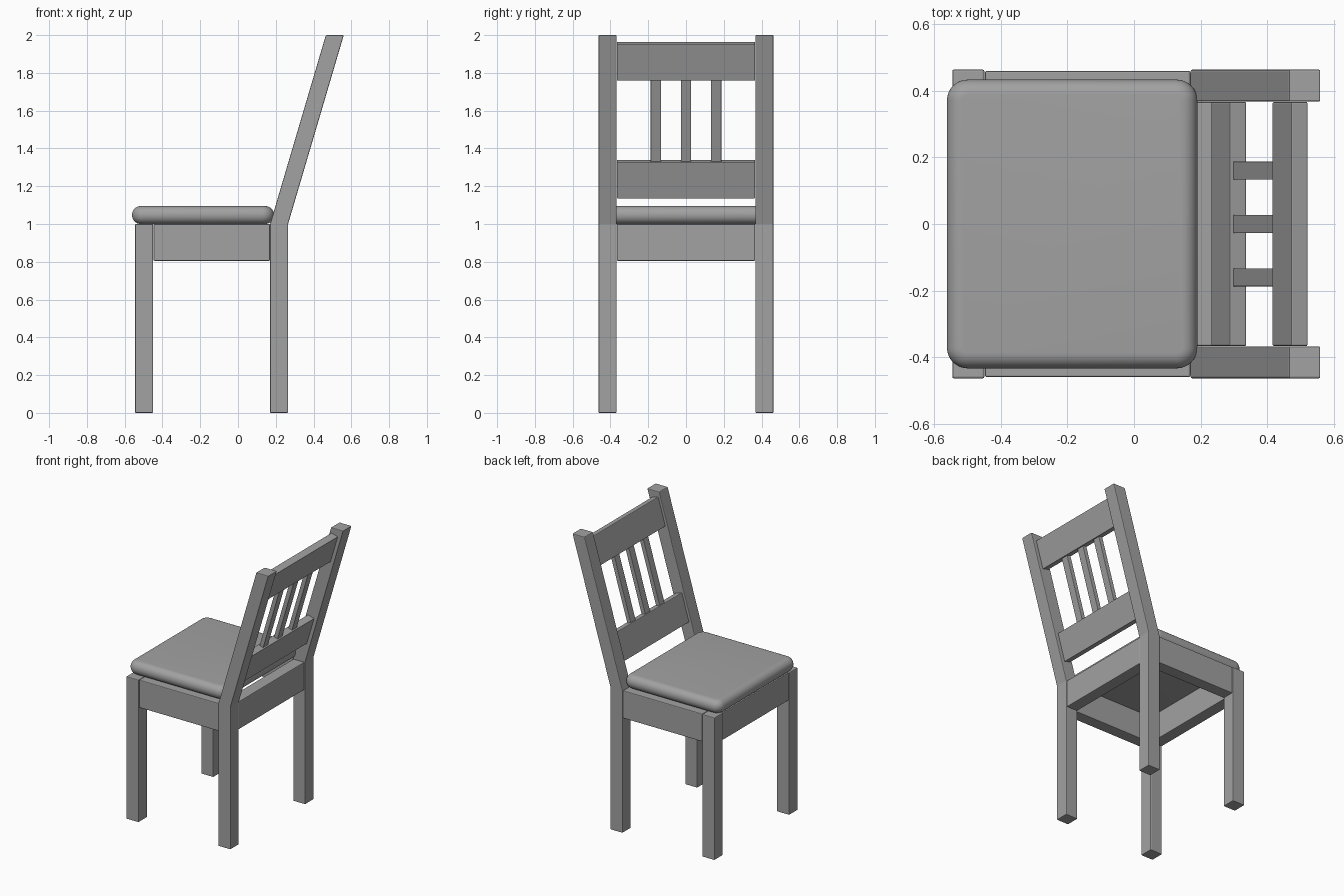
import bpy, bmesh, math
from mathutils import Matrix

cube = bpy.data.objects.get("Cube")
if cube:
    bpy.data.objects.remove(cube, do_unlink=True)

grey = bpy.data.materials.new("plain grey")
grey.use_nodes = True
COLOUR = (0.36, 0.36, 0.36, 1)
grey.diffuse_color = COLOUR
grey.node_tree.nodes["Principled BSDF"].inputs["Base Color"].default_value = COLOUR

SLOPE = 0.295                  # backward lean of the backrest per unit of height
LEAN = math.atan(SLOPE)


def finish(name, bm, bevel=0.005):
    """Turn a bmesh into a named object with slightly eased edges."""
    bmesh.ops.recalc_face_normals(bm, faces=bm.faces)
    mesh = bpy.data.meshes.new(name)
    bm.to_mesh(mesh)
    bm.free()
    mesh.materials.append(grey)
    obj = bpy.data.objects.new(name, mesh)
    bpy.context.collection.objects.link(obj)
    if bevel:
        mod = obj.modifiers.new("eased edges", "BEVEL")
        mod.width = bevel
        mod.segments = 2
    return obj


def box_mesh(x, y, z):
    """Box spanning the given (low, high) ranges."""
    bm = bmesh.new()
    bmesh.ops.create_cube(bm, size=1)
    for v in bm.verts:
        v.co = [r[0] if c < 0 else r[1] for c, r in zip(v.co, (x, y, z))]
    return bm


def leaning_box(name, z, y, thick, width, length, bevel):
    """Box tilted with the backrest, centred on its sloping middle plane."""
    bm = bmesh.new()
    bmesh.ops.create_cube(bm, size=1)
    bmesh.ops.scale(bm, vec=(thick, width, length), verts=bm.verts)
    place = Matrix.Translation((0.468 + SLOPE * (z - 1.862), y, z))
    bmesh.ops.transform(bm, matrix=place @ Matrix.Rotation(LEAN, 4, "Y"), verts=bm.verts)
    return finish(name, bm, bevel)


# Legs and side aprons, one of each per side
for side, s in (("left", 1), ("right", -1)):
    span = sorted((s * 0.367, s * 0.463))
    finish("front_leg_" + side, box_mesh((-0.545, -0.449), span, (0, 1)))

    # Back leg bends at seat height and leans back as the backrest post
    bm = bmesh.new()
    outline = [(0.17, 0), (0.265, 0), (0.265, 1), (0.56, 2), (0.465, 2), (0.17, 1)]
    face = bm.faces.new([bm.verts.new((x, span[0], z)) for x, z in outline])
    new = bmesh.ops.extrude_face_region(bm, geom=[face])["geom"]
    moved = [g for g in new if isinstance(g, bmesh.types.BMVert)]
    bmesh.ops.translate(bm, vec=(0, span[1] - span[0], 0), verts=moved)
    finish("back_leg_" + side, bm)

    apron = sorted((s * 0.373, s * 0.459))
    finish("side_apron_" + side, box_mesh((-0.447, 0.169), apron, (0.805, 1)))

# Front and back aprons
for name, x in (("front_apron", (-0.541, -0.455)), ("back_apron", (0.175, 0.261))):
    finish(name, box_mesh(x, (-0.366, 0.366), (0.805, 1)))

# Backrest rails and slats
for name, z in (("lower_back_rail", 1.238), ("upper_back_rail", 1.862)):
    leaning_box(name, z, 0, 0.052, 0.732, 0.2, 0.004)
for i in (-1, 0, 1):
    leaning_box("back_slat_%d" % (i + 2), 1.55, i * 0.16, 0.03, 0.054, 0.48, 0.002)

# Cushion: rounded in plan, then rolled over along top and bottom edges
bm = box_mesh((-0.561, 0.19), (-0.433, 0.433), (1, 1.095))
upright = [e for e in bm.edges if abs(e.verts[0].co.z - e.verts[1].co.z) > 0.01]
bmesh.ops.bevel(bm, geom=upright, offset=0.062, segments=8, profile=0.5, affect="EDGES")
rim = [e for e in bm.edges if abs(e.verts[0].co.z - e.verts[1].co.z) < 0.001]
bmesh.ops.bevel(bm, geom=rim, offset=0.046, segments=8, profile=0.5, affect="EDGES")
cushion = finish("seat_cushion", bm, 0)
bpy.ops.object.select_all(action="DESELECT")
cushion.select_set(True)
bpy.context.view_layer.objects.active = cushion
bpy.ops.object.shade_smooth_by_angle(angle=math.radians(40))
